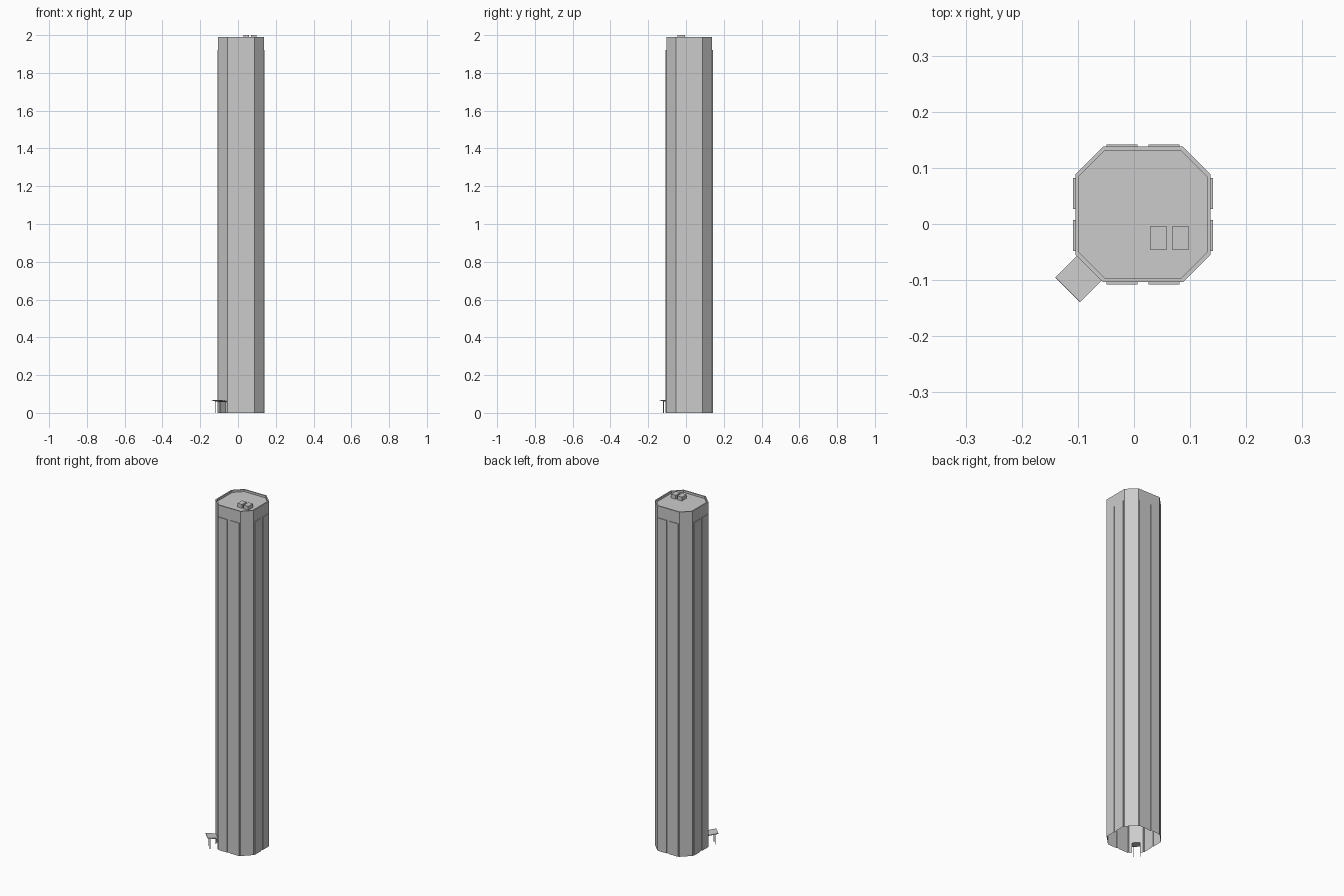
import bpy
import bmesh
import math
from mathutils import Matrix, Vector

cube = bpy.data.objects.get("Cube")
if cube:
    bpy.data.objects.remove(cube, do_unlink=True)

CENTRE = Vector((0.016, 0.017, 0))
HALF, FLAT = 0.1207, 0.071          # tower half width, half length of a straight side
STRIP_IN, STRIP_OUT, STRIP_T = 0.0095, 0.065, 0.004
DOOR_HALF, DOOR_TOP = 0.021, 0.06
STRIP_TOP, ROOF, TOP = 1.922, 1.978, 1.99

grey = bpy.data.materials.new("concrete grey")
grey.use_nodes = True
grey.diffuse_color = (0.6, 0.6, 0.6, 1)
grey.node_tree.nodes["Principled BSDF"].inputs["Base Color"].default_value = (0.6, 0.6, 0.6, 1)


def finish(name, bm):
    mesh = bpy.data.meshes.new(name)
    bm.to_mesh(mesh)
    bm.free()
    mesh.materials.append(grey)
    obj = bpy.data.objects.new(name, mesh)
    bpy.context.scene.collection.objects.link(obj)
    return obj


def box(name, size, matrix):
    bm = bmesh.new()
    bmesh.ops.create_cube(bm, size=1, matrix=matrix @ Matrix.Diagonal((*size, 1)))
    return finish(name, bm)


def outline(half, flat, bump, z):
    """Chamfered square, two raised strips a side, with door jambs on one chamfer."""
    a, b = STRIP_IN, STRIP_OUT
    side = [(half, -flat)]
    for start, end in ((-b, -a), (a, b)):
        side += [(half, start), (half + bump, start), (half + bump, end), (half, end)]
    side.append((half, flat))
    points = []
    for k in range(4):
        turn = Matrix.Rotation(k * math.pi / 2, 4, 'Z')
        points += [turn @ Vector((x, y, z)) for x, y in side]
        if k == 2:
            mid = Vector((-(half + flat) / 2, -(half + flat) / 2, z))
            along = Vector((1, -1, 0)).normalized() * DOOR_HALF
            points += [mid - along, mid + along]
    return [p + CENTRE for p in points]


# Tower: open-bottomed shell with strips, parapet and sunken roof
bm = bmesh.new()
levels = [
    (HALF, FLAT, STRIP_T, 0),
    (HALF, FLAT, STRIP_T, DOOR_TOP),
    (HALF, FLAT, STRIP_T, STRIP_TOP),
    (HALF, FLAT, 0, STRIP_TOP),
    (HALF, FLAT, 0, TOP),
    (HALF - 0.007, FLAT - 0.003, 0, TOP),
    (HALF - 0.007, FLAT - 0.003, 0, ROOF),
]
rings = [[bm.verts.new(p) for p in outline(*level)] for level in levels]
count = len(rings[0])
door_index = 30
for r, (low, high) in enumerate(zip(rings, rings[1:])):
    for i in range(count):
        if r == 0 and i == door_index:
            continue                  # doorway
        j = (i + 1) % count
        bm.faces.new((low[i], low[j], high[j], high[i]))
bm.faces.new(rings[-1])
bmesh.ops.remove_doubles(bm, verts=bm.verts, dist=0.00005)
bmesh.ops.dissolve_degenerate(bm, edges=bm.edges, dist=0.00005)
bmesh.ops.dissolve_limit(bm, angle_limit=0.01, verts=bm.verts, edges=bm.edges)
finish("tower_shell", bm)

# Roof units
for n, x in enumerate((0.0435, 0.083)):
    box(f"roof_unit_{n + 1}", (0.029, 0.042, 2 - ROOF),
        Matrix.Translation((x, -0.025, (2 + ROOF) / 2)))

# Entrance frame: local x points out of the chamfered corner, local y runs along it
corner = -(HALF + FLAT) / 2
entrance = (Matrix.Translation(CENTRE + Vector((corner, corner, 0)))
            @ Matrix.Rotation(math.radians(225), 4, 'Z'))

# Canopy, rising outwards
box("entrance_canopy", (0.055, 0.062, 0.004),
    entrance @ Matrix.Translation((0.027, 0, 0.064)) @ Matrix.Rotation(-0.13, 4, 'Y'))

# Canopy posts
for name, y in (("left_post", -0.018), ("right_post", 0.018)):
    box(name, (0.003, 0.003, 0.064), entrance @ Matrix.Translation((0.04, y, 0.032)))
